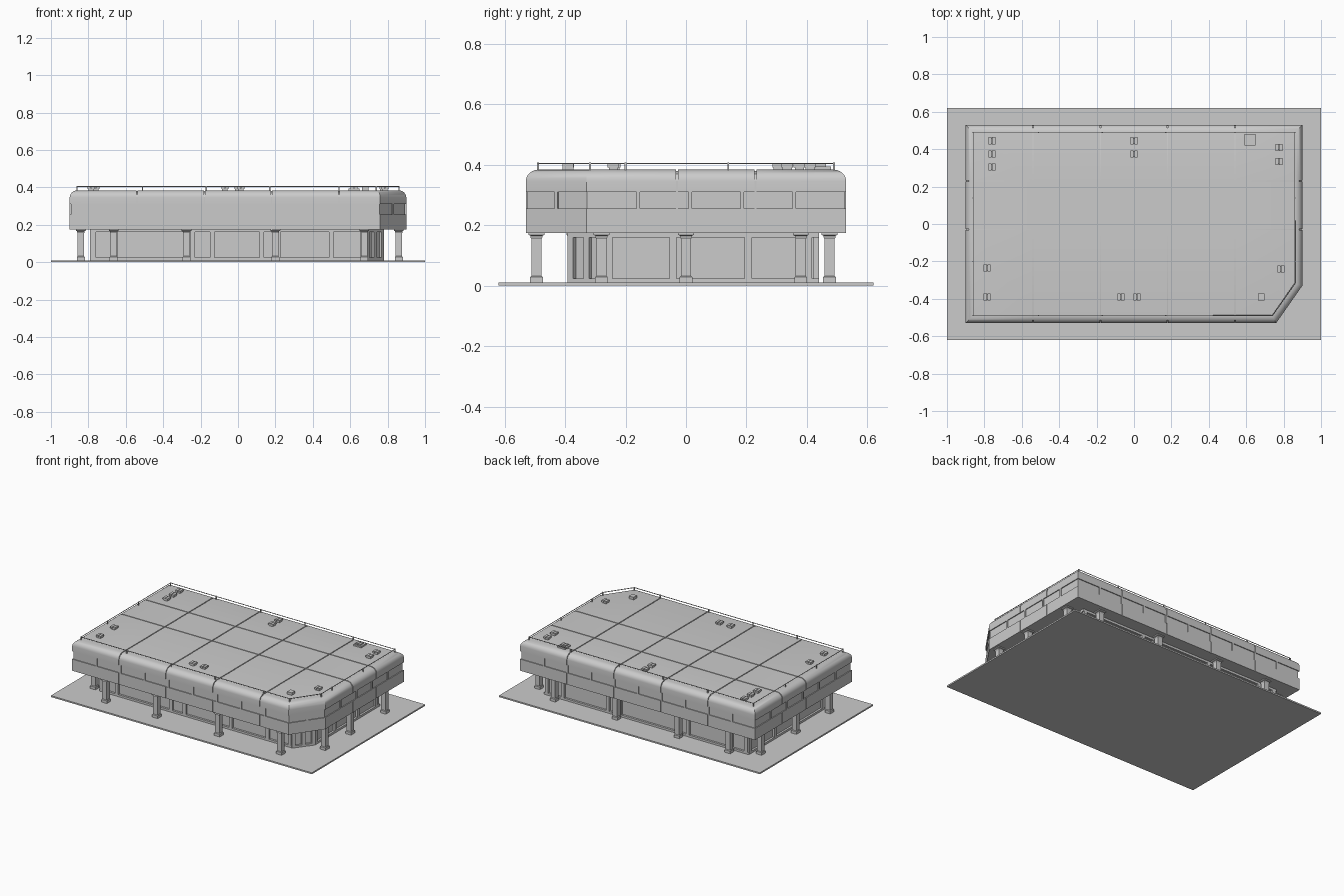
import bpy, bmesh, math
from mathutils import Vector

if "Cube" in bpy.data.objects:
    bpy.data.objects.remove(bpy.data.objects["Cube"])


def finish(name, bm, smooth=False):
    bmesh.ops.recalc_face_normals(bm, faces=bm.faces)
    me = bpy.data.meshes.new(name)
    bm.to_mesh(me)
    bm.free()
    ob = bpy.data.objects.new(name, me)
    bpy.context.collection.objects.link(ob)
    if smooth:
        shade(ob)
    return ob


def shade(ob):
    bpy.ops.object.select_all(action='DESELECT')
    bpy.context.view_layer.objects.active = ob
    ob.select_set(True)
    bpy.ops.object.shade_smooth_by_angle(angle=math.radians(30))


def inset(poly, d):
    """Mitred inset of a counter-clockwise convex outline."""
    out = []
    for i, p in enumerate(poly):
        p = Vector(p)
        a = (p - Vector(poly[i - 1])).normalized()
        b = (Vector(poly[(i + 1) % len(poly)]) - p).normalized()
        na, nb = Vector((-a.y, a.x)), Vector((-b.y, b.x))
        out.append(p + (na + nb) * d / (1 + na.dot(nb)))
    return out


def loft(bm, poly, profile):
    """Stack inset copies of an outline, profile = (inset, z)."""
    rings = [[bm.verts.new((p.x, p.y, z)) for p in inset(poly, d)] for d, z in profile]
    n = len(poly)
    for lo, hi in zip(rings, rings[1:]):
        for i in range(n):
            j = (i + 1) % n
            bm.faces.new((lo[i], lo[j], hi[j], hi[i]))
    bm.faces.new(rings[0][::-1])
    bm.faces.new(rings[-1])


def rect(cx, cy, w, d):
    return [(cx - w / 2, cy - d / 2), (cx + w / 2, cy - d / 2),
            (cx + w / 2, cy + d / 2), (cx - w / 2, cy + d / 2)]


def box(bm, cx, cy, w, d, z0, z1):
    loft(bm, rect(cx, cy, w, d), [(0, z0), (0, z1)])


def wall_post(bm, poly, i, t, w, depth, z0, z1):
    """Upright lying just inside wall i of an outline, at fraction t."""
    a, b = Vector(poly[i]), Vector(poly[(i + 1) % len(poly)])
    u = (b - a).normalized()
    n = Vector((-u.y, u.x))
    c = a.lerp(b, t)
    q = [c - u * w / 2, c + u * w / 2, c + u * w / 2 + n * depth, c - u * w / 2 + n * depth]
    loft(bm, [tuple(p) for p in q], [(0, z0), (0, z1)])


UPPER = [(-.9, -.53), (.76, -.53), (.9, -.33), (.9, .53), (-.9, .53)]
LOWER = [(-.79, -.39), (.69, -.39), (.78, -.27), (.78, .44), (-.79, .44)]

# Ground slab
bm = bmesh.new()
box(bm, 0, 0, 2, 1.24, 0, .01)
finish("ground_slab", bm)

# Upper storey with shallow window band and rounded roof edge
bm = bmesh.new()
curve = [(.042 * (1 - math.cos(a)), .346 + .038 * math.sin(a))
         for a in (math.radians(15 * k) for k in range(7))]
loft(bm, UPPER, [(0, .175), (0, .255), (.006, .255), (.006, .31), (0, .31)] + curve)
upper = finish("upper_storey", bm)

# Panel seams cut over the roof and down the walls
bm = bmesh.new()


def seam(half, pos, along_x):
    g, w = .004, .003
    side = [(half - g, .17), (half - g, .348), (half - .014 - g, .37), (half - .042, .384 - g)]
    inner = side + [(-p, z) for p, z in reversed(side)]
    outer = [(-half - .1, .17), (-half - .1, .5), (half + .1, .5), (half + .1, .17)]
    pts = inner + outer
    vs = [bm.verts.new((p, pos - w, z) if along_x else (pos - w, p, z)) for p, z in pts]
    f = bm.faces.new(vs)
    r = bmesh.ops.extrude_face_region(bm, geom=[f])
    mv = [v for v in r["geom"] if isinstance(v, bmesh.types.BMVert)]
    bmesh.ops.translate(bm, verts=mv, vec=(0, 2 * w, 0) if along_x else (2 * w, 0, 0))


for x in (-.54, -.18, .18, .54):
    seam(.53, x, False)
seams_x = finish("seam_cutter_across", bm)
bm = bmesh.new()
for y in (-.03, .23):
    seam(.9, y, True)
seams_y = finish("seam_cutter_along", bm)
for c in (seams_x, seams_y):
    m = upper.modifiers.new("seams", 'BOOLEAN')
    m.operation, m.solver, m.object = 'DIFFERENCE', 'EXACT', c
    bpy.context.view_layer.objects.active = upper
    upper.select_set(True)
    bpy.ops.object.modifier_apply(modifier=m.name)
    bpy.data.objects.remove(c)
shade(upper)

# Window mullions on every side, one in the middle of the cut corner
bm = bmesh.new()
for i, count in enumerate((9, 2, 5, 10, 6)):
    for k in range(1, count):
        wall_post(bm, UPPER, i, k / count, .012, .008, .254, .311)
finish("window_mullions", bm)

# Ground floor: recessed glazing with sill, header and pilasters
bm = bmesh.new()
loft(bm, LOWER, [(.014, .01), (.014, .176)])
finish("ground_floor_glazing", bm)
bm = bmesh.new()
loft(bm, LOWER, [(0, .01), (0, .024)])
loft(bm, LOWER, [(0, .16), (0, .176)])
stations = [(.012, .09, .37, .44, .62, .68, .87, .985), (.06, .5, .94),
            (.02, .32, .67, .95), (.012, .09, .31, .37, .65, .7, .91, .985),
            (.02, .35, .65, .98)]
for i, ts in enumerate(stations):
    for t in ts:
        wall_post(bm, LOWER, i, t, .024, .018, .01, .176)
finish("ground_floor_frames", bm)

# Columns with base and flared capital
bm = bmesh.new()
spots = [(x, y) for x in (-.665, -.275, .2, .675) for y in (-.495, .475)]
spots += [(.86, -.28), (.86, 0), (.86, .38), (-.84, -.37), (-.84, 0), (-.84, .38)]
for x, y in spots:
    loft(bm, rect(x, y, .042, .042),
         [(0, .01), (0, .028), (.004, .032), (.004, .155), (.001, .16),
          (.001, .165), (-.005, .168), (-.005, .176)])
finish("columns", bm)

# Roof handrail and posts
cu = bpy.data.curves.new("roof_handrail", 'CURVE')
cu.dimensions = '3D'
cu.bevel_depth, cu.bevel_resolution = .0025, 1
rail = inset(UPPER, .04)
sp = cu.splines.new('POLY')
sp.points.add(len(rail) - 1)
for pt, p in zip(sp.points, rail):
    pt.co = (p.x, p.y, .404, 1)
sp.use_cyclic_u = True
bpy.context.collection.objects.link(bpy.data.objects.new("roof_handrail", cu))
bm = bmesh.new()
posts = [tuple(p) for p in rail]
posts += [(x, y) for x in (-.51, -.17, .17, .54) for y in (-.49, .49)]
posts += [(x, y) for x in (-.86, .86) for y in (-.2, .14)]
for x, y in posts:
    box(bm, x, y, .006, .006, .376, .407)
finish("handrail_posts", bm)

# Roof vents: paired caps on low curbs
bm = bmesh.new()
vents = [(-.76, .445), (-.76, .375), (-.76, .305), (0, .445), (0, .375),
         (.775, .41), (.775, .335), (-.785, -.235), (-.785, -.39),
         (-.07, -.39), (.015, -.39), (.785, -.24)]
for x, y in vents:
    box(bm, x, y, .03, .03, .38, .393)
    for s in (-.01, .01):
        box(bm, x + s, y, .017, .038, .391, .402)
box(bm, .68, -.39, .036, .036, .38, .402)
finish("roof_vents", bm)

# Larger roof unit
bm = bmesh.new()
box(bm, .62, .45, .06, .06, .38, .394)
for s in (-.01, .01):
    box(bm, .62 + s, .445, .016, .036, .394, .402)
finish("roof_unit", bm)
